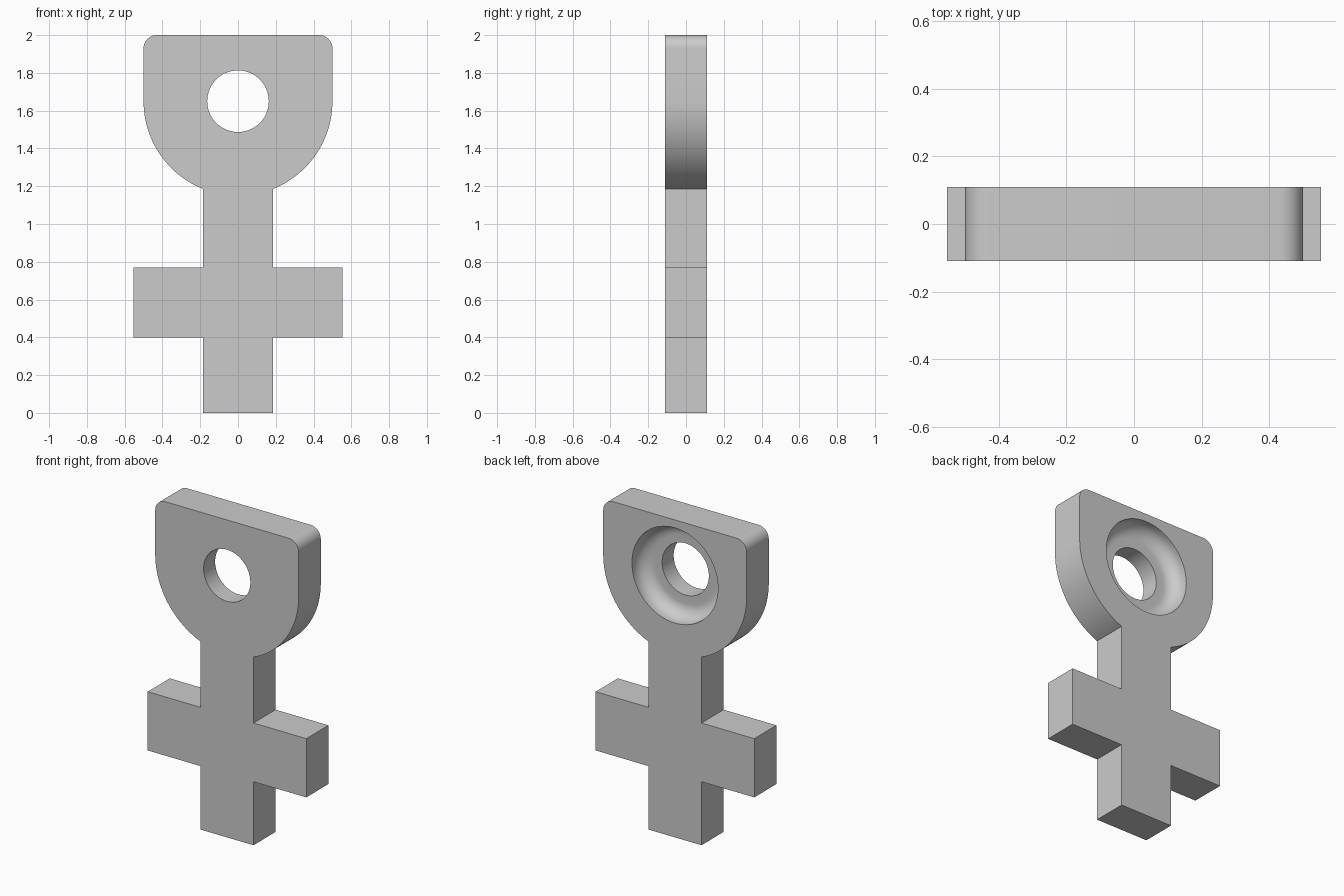
import bpy, bmesh
from math import cos, sin, pi, asin, radians

cube = bpy.data.objects.get("Cube")
if cube:
    bpy.data.objects.remove(cube, do_unlink=True)

HALF_T = 0.11              # half the plate thickness
EYE_Z = 1.65               # centre of the hole and the round head
HEAD_R, CORNER_R = 0.5, 0.07
STEM, ARM = 0.185, 0.553   # half widths
HOLE_R, RECESS_R, FILLET, FLOOR_Y = 0.163, 0.3, 0.085, 0.005

grey = bpy.data.materials.new("plain grey")
grey.use_nodes = True
colour = (0.6, 0.6, 0.6, 1)
grey.diffuse_color = colour
grey.node_tree.nodes["Principled BSDF"].inputs["Base Color"].default_value = colour


def arc(cx, cy, r, start, end, steps):
    angles = [start + (end - start) * i / steps for i in range(steps + 1)]
    return [(cx + r * cos(a), cy + r * sin(a)) for a in angles]


def add_object(name, bm):
    bmesh.ops.recalc_face_normals(bm, faces=bm.faces)
    mesh = bpy.data.meshes.new(name)
    bm.to_mesh(mesh)
    bm.free()
    mesh.materials.append(grey)
    obj = bpy.data.objects.new(name, mesh)
    bpy.context.collection.objects.link(obj)
    return obj


# Plate: right half of the outline, mirrored, then extruded through y
half = [(STEM, 0), (STEM, 0.4), (ARM, 0.4), (ARM, 0.77), (STEM, 0.77)]
half += arc(0, EYE_Z, HEAD_R, asin(STEM / HEAD_R) - pi / 2, 0, 32)
half += arc(HEAD_R - CORNER_R, 2 - CORNER_R, CORNER_R, 0, pi / 2, 10)
outline = half + [(-x, z) for x, z in reversed(half)]

bm = bmesh.new()
face = bm.faces.new([bm.verts.new((x, -HALF_T, z)) for x, z in outline])
ext = bmesh.ops.extrude_face_region(bm, geom=[face])
moved = [v for v in ext["geom"] if isinstance(v, bmesh.types.BMVert)]
bmesh.ops.translate(bm, verts=moved, vec=(0, 2 * HALF_T, 0))
plate = add_object("pendant_plate", bm)

# Cutter: through hole and filleted recess at the back, turned about y
profile = [(0, -0.2), (HOLE_R, -0.2), (HOLE_R, FLOOR_Y)]
profile += arc(RECESS_R - FILLET, FLOOR_Y + FILLET, FILLET, -pi / 2, 0, 10)
profile += [(RECESS_R, 0.2), (0, 0.2)]

bm = bmesh.new()
verts = [bm.verts.new((r, y, EYE_Z)) for r, y in profile]
edges = [bm.edges.new(pair) for pair in zip(verts, verts[1:])]
bmesh.ops.spin(bm, geom=verts + edges, cent=(0, 0, EYE_Z), axis=(0, 1, 0),
               angle=2 * pi, steps=72)
bmesh.ops.remove_doubles(bm, verts=bm.verts, dist=1e-5)
cutter = add_object("hole_cutter", bm)
cutter.hide_render = True

# Cut the hole, then remove the cutter
cut = plate.modifiers.new("hole", "BOOLEAN")
cut.operation = "DIFFERENCE"
cut.solver = "EXACT"
cut.object = cutter
bpy.ops.object.select_all(action="DESELECT")
plate.select_set(True)
bpy.context.view_layer.objects.active = plate
bpy.ops.object.modifier_apply(modifier=cut.name)
bpy.data.objects.remove(cutter, do_unlink=True)

bpy.ops.object.shade_smooth_by_angle(angle=radians(30))
